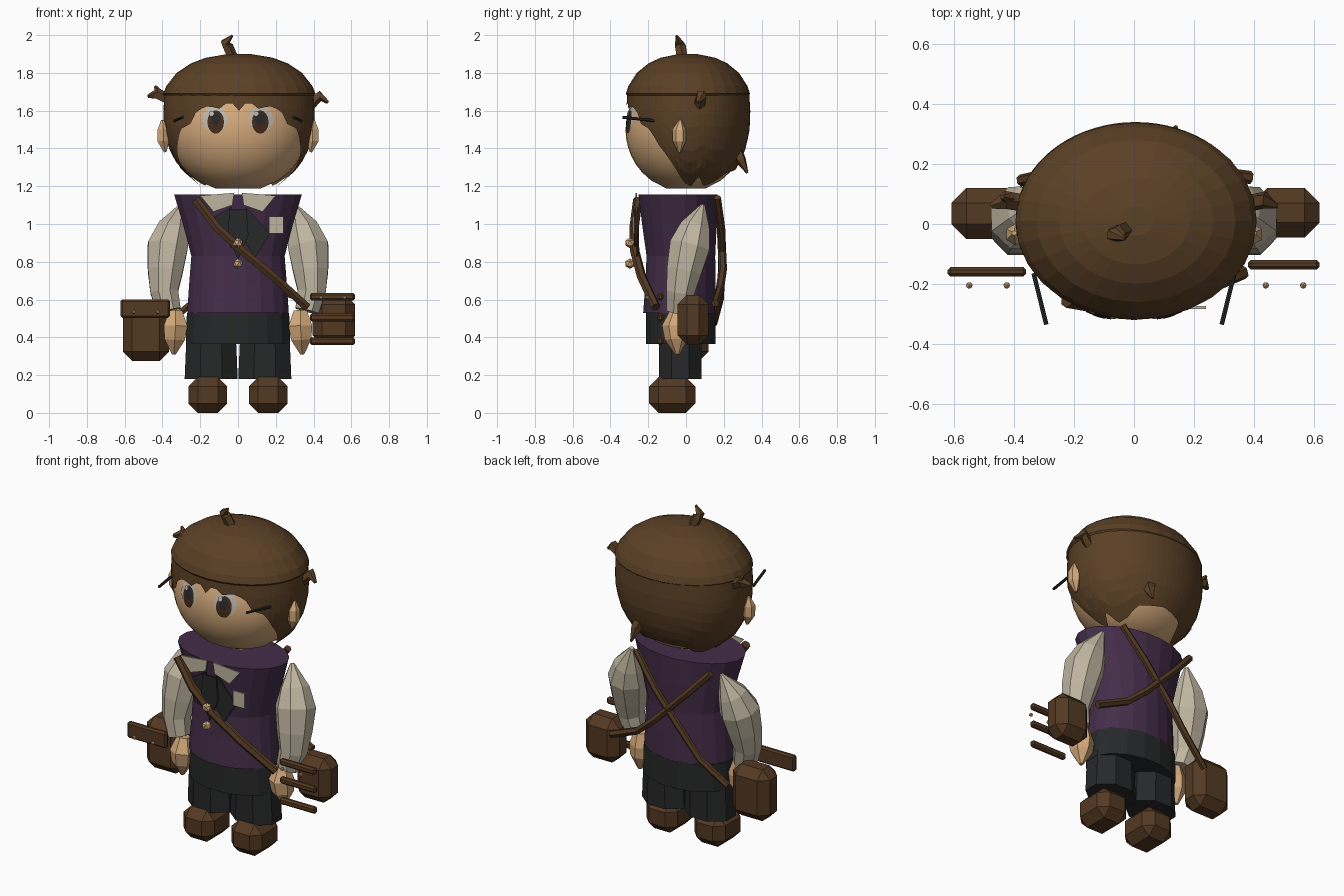
import bpy, bmesh, math
from mathutils import Vector

if "Cube" in bpy.data.objects:
    bpy.data.objects.remove(bpy.data.objects["Cube"])


def material(name, r, g, b):
    m = bpy.data.materials.new(name)
    m.diffuse_color = (r, g, b, 1)
    m.use_nodes = True
    m.node_tree.nodes["Principled BSDF"].inputs["Base Color"].default_value = m.diffuse_color
    return m


BROWN = material("hair brown", .105, .052, .019)
LEATHER = material("leather brown", .088, .041, .016)
PURPLE = material("vest purple", .058, .026, .066)
DARK = material("charcoal", .020, .021, .022)
CREAM = material("cream cloth", .52, .46, .35)
SKIN = material("skin", .66, .40, .20)
WHITE = material("eye white", .50, .48, .44)
IRIS = material("iris brown", .06, .025, .01)


def finish(name, bm, mat, smooth=False):
    bmesh.ops.recalc_face_normals(bm, faces=bm.faces)
    me = bpy.data.meshes.new(name)
    bm.to_mesh(me)
    bm.free()
    me.materials.append(mat)
    for p in me.polygons:
        p.use_smooth = smooth
    ob = bpy.data.objects.new(name, me)
    bpy.context.collection.objects.link(ob)
    return ob


def loft(name, rings, mat, caps=True, smooth=False):
    bm = bmesh.new()
    rows = [[bm.verts.new(p) for p in r] for r in rings]
    n = len(rows[0])
    for a, b in zip(rows, rows[1:]):
        for i in range(n):
            j = (i + 1) % n
            bm.faces.new((a[i], a[j], b[j], b[i]))
    if caps:
        bm.faces.new(rows[0])
        bm.faces.new(rows[-1])
    return finish(name, bm, mat, smooth)


def oval(cx, cy, z, rx, ry, n, turn=0.0):
    return [(cx + rx * math.sin(math.tau * i / n + turn),
             cy - ry * math.cos(math.tau * i / n + turn), z) for i in range(n)]


def tube(name, pts, radii, mat, sides=6):
    pts = [Vector(p) for p in pts]
    rings = []
    for k, p in enumerate(pts):
        d = (pts[min(k + 1, len(pts) - 1)] - pts[max(k - 1, 0)]).normalized()
        u = d.cross(Vector((0, 1, 0))).normalized()
        v = d.cross(u)
        rings.append([p + radii[k] * (u * math.cos(t) + v * math.sin(t))
                      for t in (math.tau * (i + .5) / sides for i in range(sides))])
    return loft(name, rings, mat)


def box(name, lo, hi, mat, bevel=0.0):
    bm = bmesh.new()
    bmesh.ops.create_cube(bm, size=1)
    for v in bm.verts:
        v.co = [(l + h) / 2 + c * (h - l) for l, h, c in zip(lo, hi, v.co)]
    if bevel:
        bmesh.ops.bevel(bm, geom=list(bm.edges), offset=bevel, segments=1, affect='EDGES')
    return finish(name, bm, mat)


def plate(name, outline, y, mat, thick=.009):
    return loft(name, [[(x, yy, z) for x, z in outline] for yy in (y, y + thick)], mat)


def lerp(table, t):
    for (a, va), (b, vb) in zip(table, table[1:]):
        if t <= b:
            return va + (vb - va) * max(0, (t - a) / (b - a))
    return table[-1][1]


# Face: ellipsoid with a flat chin
FX, FY, FZ, FC = .37, .32, .33, 1.5
head = []
for k in range(15):
    z = 1.187 + (1.8 - 1.187) * k / 14
    s = math.sqrt(1 - ((z - FC) / FZ) ** 2)
    head.append(oval(0, 0, z, FX * s, FY * s, 40))
loft("face", head, SKIN, smooth=True)


# Eyes: thin discs that follow the face
def eye_disc(name, cx, cz, rx, rz, lift, mat):
    bm = bmesh.new()

    def on_face(x, z):
        return (x, -FY * math.sqrt(1 - (x / FX) ** 2 - ((z - FC) / FZ) ** 2) - lift, z)
    mid = bm.verts.new(on_face(cx, cz))
    rows = [[bm.verts.new(on_face(cx + f * rx * math.cos(math.tau * i / 16),
                                  cz + f * rz * math.sin(math.tau * i / 16)))
             for i in range(16)] for f in (.5, 1)]
    for i in range(16):
        j = (i + 1) % 16
        bm.faces.new((mid, rows[0][i], rows[0][j]))
        bm.faces.new((rows[0][i], rows[1][i], rows[1][j], rows[0][j]))
    finish(name, bm, mat)


for s in (-1, 1):
    eye_disc("eye_white", s * .122, 1.555, .064, .07, .003, WHITE)
    eye_disc("iris", s * .118, 1.54, .044, .062, .006, IRIS)
    eye_disc("pupil", s * .118, 1.558, .026, .036, .009, DARK)
    eye_disc("eye_glint", s * .118 - .022, 1.585, .012, .013, .011, WHITE)

# Lower hair: shell with a jagged hem
SHAPE = [(1.19, .48), (1.22, .58), (1.3, .81), (1.4, .945), (1.5, 1.01), (1.6, 1.02), (1.7, 1.0)]
HEM = [(0, 1.60), (7, 1.655), (15, 1.61), (24, 1.625), (34, 1.60), (40, 1.53), (52, 1.50),
       (58, 1.43), (66, 1.37), (74, 1.30), (82, 1.22), (95, 1.20), (105, 1.25),
       (118, 1.20), (135, 1.22), (150, 1.27), (180, 1.29)]
SEG = 72
rings = []
for k in range(9):
    ring = []
    for i in range(SEG):
        a = 360 * i / SEG
        low = lerp(HEM, min(a, 360 - a))
        z = low + (1.70 - low) * k / 8
        f = lerp(SHAPE, z)
        t = math.radians(a)
        ring.append((.005 + .393 * f * math.sin(t), .012 - .322 * f * math.cos(t), z))
    rings.append(ring)
loft("lower_hair", rings, BROWN, caps=False)

# Crown of hair
crown = [(1.68, 1.0), (1.69, 1.02), (1.73, .98), (1.80, .84), (1.85, .65), (1.88, .45), (1.9, .15)]
loft("hair_crown", [oval(.007, .01, z, .395 * f, .322 * f, 28) for z, f in crown], BROWN)

# Loose tufts
tube("top_tuft", [(-.03, -.02, 1.88), (-.055, -.03, 1.94), (-.07, -.035, 1.96),
                  (-.03, -.05, 1.998)], [.03, .03, .025, .006], BROWN, 5)
tube("left_tuft", [(-.37, .07, 1.66), (-.43, .08, 1.69), (-.475, .06, 1.675)],
     [.03, .032, .01], BROWN, 5)
tube("left_tuft_tip", [(-.41, .08, 1.68), (-.44, .09, 1.73)], [.028, .008], BROWN, 5)
tube("right_tuft", [(.38, .07, 1.63), (.435, .08, 1.68), (.475, .06, 1.645)],
     [.03, .03, .01], BROWN, 5)
tube("back_tuft", [(.11, .26, 1.39), (.13, .29, 1.34), (.14, .325, 1.27)],
     [.04, .03, .006], BROWN, 5)

# Vest
vest = [(.53, .272, -.036, .193), (.68, .262, -.03, .188), (.83, .25, -.027, .184),
        (1.0, .295, -.035, .2), (1.155, .342, -.042, .212)]
loft("vest", [oval(0, cy, z, rx, ry, 20, .157) for z, rx, cy, ry in vest], PURPLE)

# Trousers
loft("hips", [oval(0, -.028, z, r, .187, 16, .196) for z, r in ((.365, .282), (.53, .276))], DARK)

for s in (-1, 1):
    side = "right" if s > 0 else "left"
    loft(side + "_leg", [oval(s * .142, -.03, z, r, .122, 8, math.pi / 8)
                         for z, r in ((.18, .152), (.4, .142))], DARK)
    cx = s * .16
    box(side + "_shoe", (cx - .103, -.195, 0), (cx + .103, .05, .19), LEATHER, .05)
    # Sleeve, hand and ear
    tube(side + "_sleeve", [(s * .30, .09, 1.10), (s * .345, .05, .98), (s * .372, .02, .88),
                            (s * .385, -.01, .75), (s * .39, -.03, .64), (s * .365, -.04, .54)],
         [.012, .085, .115, .1, .08, .068], CREAM, 8)
    tube(side + "_hand", [(s * .33, -.045, .54), (s * .33, -.055, .46), (s * .335, -.05, .39),
                          (s * .34, -.045, .31)], [.04, .072, .062, .012], SKIN, 6)
    tube(side + "_ear", [(s * .385, -.035, 1.38), (s * .395, -.035, 1.44),
                         (s * .395, -.035, 1.50), (s * .40, -.03, 1.55)],
         [.008, .036, .036, .008], SKIN, 6)
    # Spectacle arm
    tube(side + "_spectacle_arm", [(s * .335, -.165, 1.547), (s * .293, -.335, 1.565)],
         [.008, .008], DARK, 6)
    # Shirt collar
    plate(side + "_collar", [(s * .02, 1.165), (s * .20, 1.15), (s * .13, 1.065),
                             (s * .03, 1.10)], -.268, CREAM)

# Neckwear
plate("left_lapel", [(-.13, 1.035), (-.035, 1.09), (-.035, .87)], -.262, DARK)
plate("right_lapel", [(.04, 1.09), (.17, .95), (.09, .82), (.04, .90)], -.262, DARK)
plate("neck_tie", [(-.045, 1.08), (.045, 1.08), (.055, .94), (0, .81), (-.055, .94)], -.274, DARK)
plate("chest_badge", [(.165, .95), (.24, .95), (.24, 1.04), (.165, 1.04)], -.283, CREAM)

# Straps
tube("front_strap", [(-.225, -.255, 1.13), (-.11, -.275, .98), (.02, -.272, .86),
                     (.19, -.235, .72), (.365, -.16, .56)], [.025] * 5, LEATHER, 6)
tube("back_strap_left", [(.22, .165, 1.14), (.08, .19, .96), (-.08, .19, .77),
                         (-.22, .18, .60), (-.38, .145, .47)], [.02] * 5, LEATHER, 6)
tube("back_strap_right", [(-.27, .15, 1.12), (-.14, .185, .98), (.08, .195, .76),
                          (.2, .18, .66), (.39, .155, .58)], [.022] * 5, LEATHER, 6)

# Side bags with floating flaps
box("left_bag", (-.61, -.05, .275), (-.365, .12, .585), LEATHER, .05)
box("right_bag", (.395, -.045, .36), (.62, .12, .625), LEATHER, .05)
box("left_bag_flap", (-.622, -.176, .503), (-.36, -.143, .60), LEATHER, .01)
for z in (.615, .505, .38):
    box("right_bag_slat", (.38, -.152, z - .02), (.62, -.12, z + .02), LEATHER, .01)

# Studs and buttons
def stud(name, x, y, z, r):
    bm = bmesh.new()
    bmesh.ops.create_icosphere(bm, subdivisions=1, radius=r)
    bmesh.ops.translate(bm, verts=bm.verts, vec=(x, y, z))
    finish(name, bm, SKIN)


for x, z in ((-.55, .535), (-.425, .535), (.44, .61), (.565, .61)):
    stud("bag_stud", x, -.205, z, .012)
for z in (.9, .79):
    stud("vest_button", 0, -.297, z, .028)
